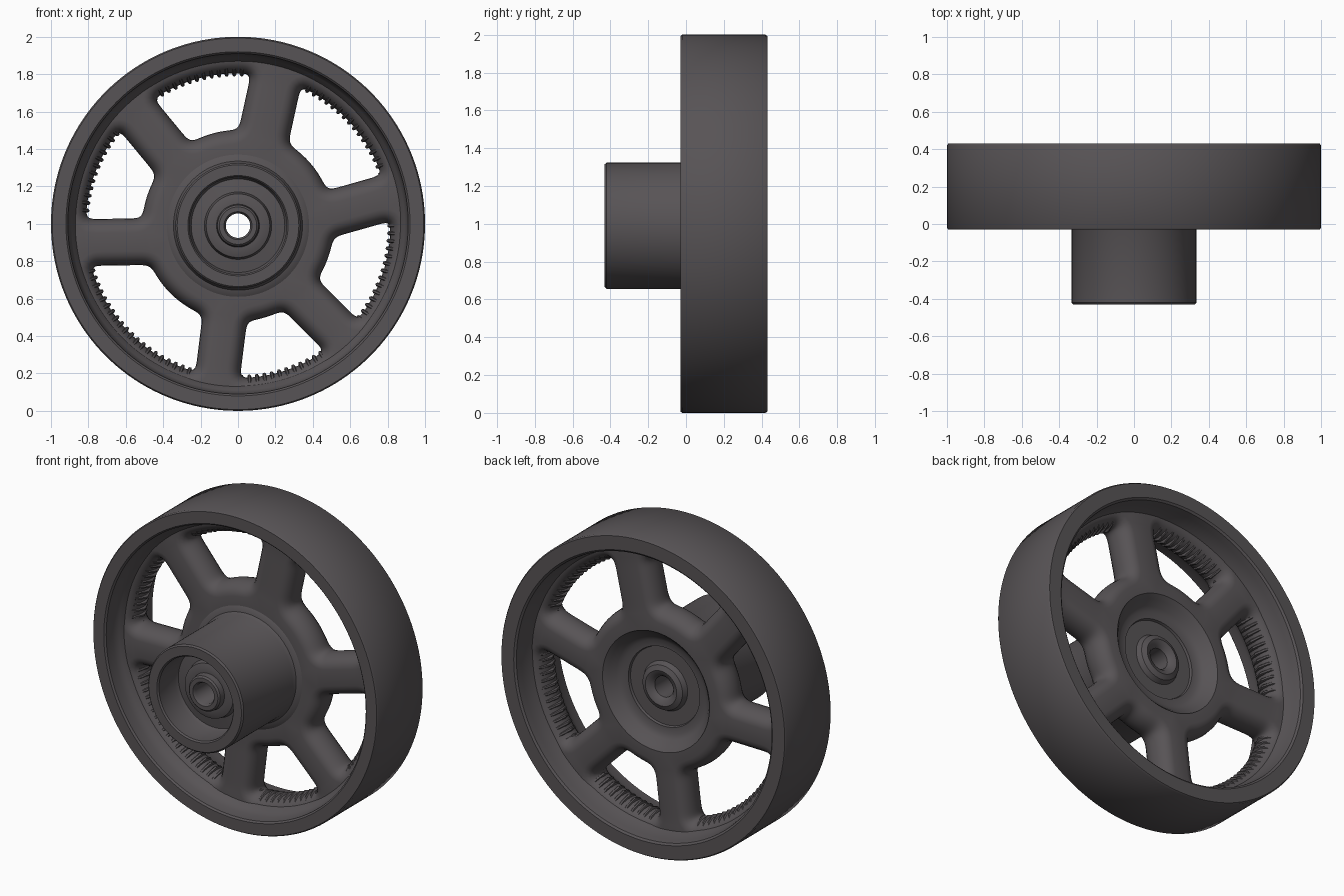
import bpy, bmesh, math
from mathutils import Vector

if "Cube" in bpy.data.objects:
    bpy.data.objects.remove(bpy.data.objects["Cube"])

mat = bpy.data.materials.new("dark grey metal")
mat.diffuse_color = (0.096, 0.087, 0.092, 1)
mat.use_nodes = True
mat.node_tree.nodes["Principled BSDF"].inputs["Base Color"].default_value = mat.diffuse_color


def finish(bm, name, angle=35):
    bmesh.ops.recalc_face_normals(bm, faces=bm.faces)
    me = bpy.data.meshes.new(name)
    bm.to_mesh(me)
    bm.free()
    me.materials.append(mat)
    ob = bpy.data.objects.new(name, me)
    bpy.context.collection.objects.link(ob)
    bpy.ops.object.select_all(action='DESELECT')
    ob.select_set(True)
    bpy.context.view_layer.objects.active = ob
    bpy.ops.object.shade_smooth_by_angle(angle=math.radians(angle))
    return ob


def loft(bm, rings, closed=False, caps=False):
    """Join point rings with quads; returns the rings of vertices."""
    vs = [[bm.verts.new(p) for p in ring] for ring in rings]
    n = len(vs[0])
    for i in range(len(vs) if closed else len(vs) - 1):
        a, b = vs[i], vs[(i + 1) % len(vs)]
        for j in range(n):
            bm.faces.new((a[j], a[(j + 1) % n], b[(j + 1) % n], b[j]))
    if caps:
        bm.faces.new(vs[0])
        bm.faces.new(vs[-1])
    return vs


def lathe(name, profile, cz, steps=128):
    """Spin a closed (radius, y) profile about the wheel axle."""
    bm = bmesh.new()
    rings = []
    for k in range(steps):
        a = 2 * math.pi * k / steps
        rings.append([(r * math.cos(a), y, cz + r * math.sin(a)) for r, y in profile])
    loft(bm, rings, closed=True)
    return finish(bm, name)


# Rim: flat tread, narrow faces, inner walls curving into the web
lathe("rim", [(1.0, -.02), (.993, -.03), (.92, -.03), (.91, -.02), (.905, .04),
              (.89, .08), (.87, .10), (.865, .12), (.865, .28), (.87, .30),
              (.88, .32), (.888, .38), (.895, .42), (.907, .43), (.993, .43),
              (1.0, .42)], 1.0, 160)

# Hub: open barrel at the front, bearing boss, dished recess at the back
lathe("hub", [(.065, -.33), (.075, -.345), (.10, -.345), (.11, -.335), (.115, -.30),
              (.14, -.30), (.17, -.29), (.18, -.25), (.25, -.24), (.26, -.26),
              (.26, -.42), (.268, -.43), (.325, -.43), (.334, -.42), (.334, .07),
              (.345, .09), (.38, .10), (.40, .12), (.40, .28), (.38, .30),
              (.35, .275), (.32, .24), (.29, .222), (.25, .22),
              (.245, .205), (.155, .205), (.14, .235), (.11, .25), (.08, .24),
              (.065, .22)], 0.99)

# Web: spoke centre lines (x, z) counter-clockwise, with widths
spokes = [((.50, 1.055), (.80, 1.14), .25), ((.135, 1.46), (.205, 1.78), .275),
          ((-.34, 1.34), (-.53, 1.57), .25), ((-.475, .905), (-.81, .90), .25),
          ((-.07, .50), (-.105, .22), .24), ((.345, .61), (.54, .415), .245)]
C = Vector((0, .99))
R_IN, R_OUT = .512, .815


def edge_hit(spoke, sign, r):
    """Point where one side of a spoke meets a circle about the axle."""
    p, q, w = Vector(spoke[0]), Vector(spoke[1]), spoke[2]
    d = (q - p).normalized()
    o = p + Vector((-d.y, d.x)) * sign * w / 2 - C
    b = o.dot(d)
    return o + d * (-b + math.sqrt(b * b - o.dot(o) + r * r))


def line(a, b, step=.012):
    n = max(2, round((b - a).length / step))
    return [a.lerp(b, i / n) for i in range(n)]


def arc(a, b, r, step=.012):
    a0 = math.atan2(a.y, a.x)
    da = (math.atan2(b.y, b.x) - a0 + math.pi) % (2 * math.pi) - math.pi
    n = max(2, round(abs(da) * r / step))
    return [Vector((math.cos(a0 + da * i / n), math.sin(a0 + da * i / n))) * r
            for i in range(n)]


bm = bmesh.new()
fronts, backs = [], []
for i, s in enumerate(spokes):
    t = spokes[(i + 1) % 6]
    a0, a1 = edge_hit(s, 1, R_IN), edge_hit(s, 1, R_OUT)
    b0, b1 = edge_hit(t, -1, R_IN), edge_hit(t, -1, R_OUT)
    pts = line(a0, a1) + arc(a1, b1, R_OUT) + line(b1, b0) + arc(b0, a0, R_IN)
    n = len(pts)
    for _ in range(12):  # round the corners of the opening
        pts = [(pts[j - 1] + pts[j] * 2 + pts[(j + 1) % n]) / 4 for j in range(n)]
    out = []
    for j in range(n):
        e = (pts[(j + 1) % n] - pts[j - 1]).normalized()
        out.append(Vector((e.y, -e.x)))
    rings = []
    for k in range(11):  # rounded edge from front to back
        f = math.radians(-90 + 18 * k)
        h = .075 * (1 - math.cos(f))
        rings.append([(p.x + o.x * h, .2 + .1 * math.sin(f), C.y + p.y + o.y * h)
                      for p, o in zip(pts, out)])
    vs = loft(bm, rings)
    fronts.append(vs[0])
    backs.append(vs[-1])
for loops, y in ((fronts, .1), (backs, .3)):
    for r, cz in ((.375, .99), (.93, 1.0)):
        loops.append([bm.verts.new((r * math.cos(k * math.pi / 48), y,
                                    cz + r * math.sin(k * math.pi / 48)))
                      for k in range(96)])
    edges = []
    for lp in loops:
        for j, v in enumerate(lp):
            w = lp[(j + 1) % len(lp)]
            edges.append(bm.edges.get((v, w)) or bm.edges.new((v, w)))
    bmesh.ops.triangle_fill(bm, use_beauty=True, use_dissolve=False, edges=edges,
                            normal=(0, 1, 0))
finish(bm, "spoked_web", 40)

# Fine ribs running across the inside of the rim
bm = bmesh.new()
for k in range(126):
    a = 2 * math.pi * k / 126
    e = Vector((math.cos(a), 0, math.sin(a)))
    t = Vector((-math.sin(a), 0, math.cos(a)))
    c = Vector((0, 0, .99))
    rings = []
    for y, r0 in [(.115, .852), (.14, .822), (.2, .799), (.26, .822), (.285, .852)]:
        rings.append([c + e * r + t * h + Vector((0, y, 0))
                      for r, h in [(.88, -.013), (r0 + .010, -.011), (r0, -.005),
                                   (r0, .005), (r0 + .010, .011), (.88, .013)]])
    loft(bm, rings, caps=True)
finish(bm, "rim_ribs")
